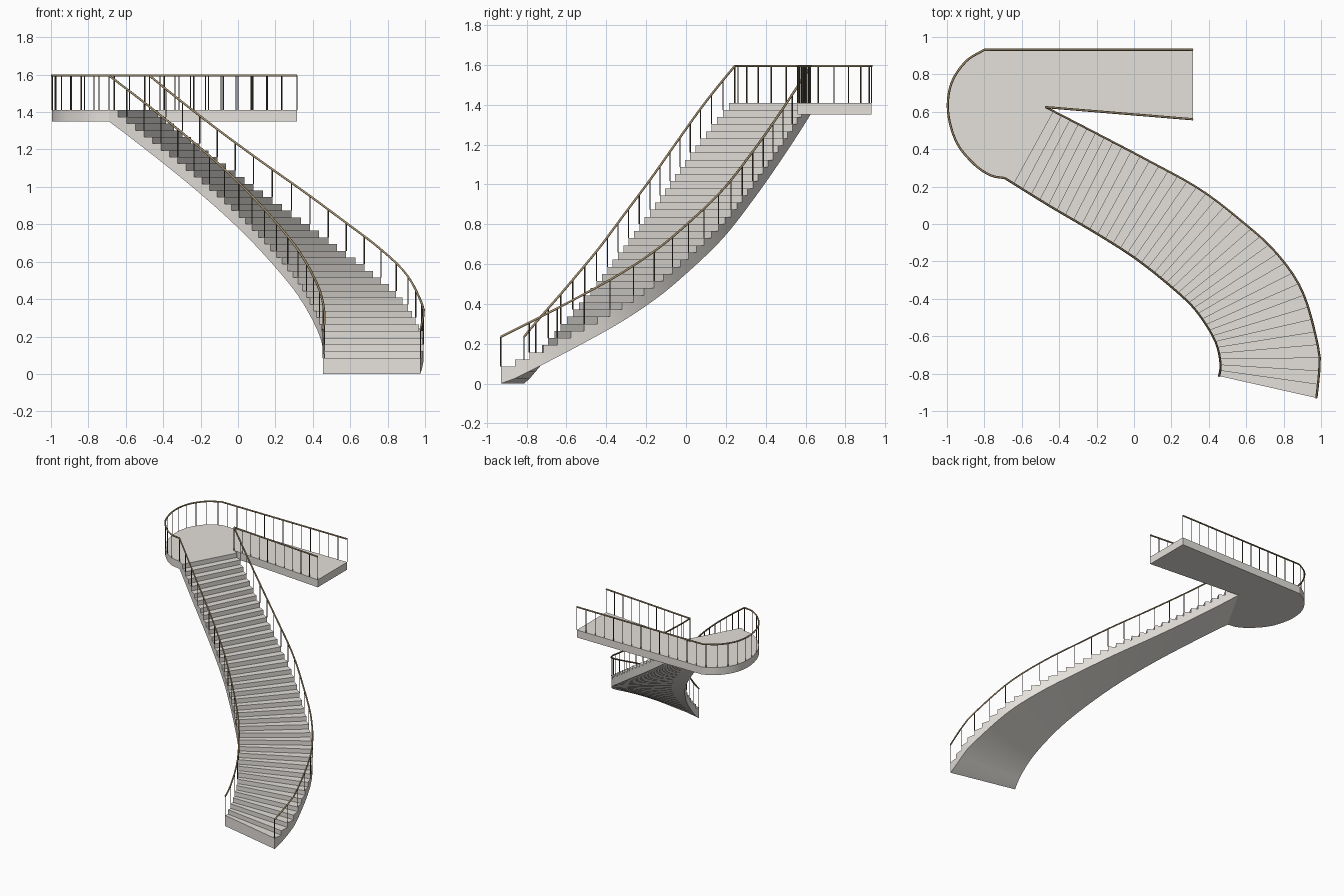
import bpy, bmesh
from mathutils import Vector

if "Cube" in bpy.data.objects:
    bpy.data.objects.remove(bpy.data.objects["Cube"])

N = 38                 # risers in the flight
RISE = 1.36 / N
RAIL_Z, DECK_Z, DECK_LOW = 1.595, 1.41, 1.35


def material(name, rgb):
    m = bpy.data.materials.new(name)
    m.diffuse_color = (*rgb, 1)
    m.use_nodes = True
    m.node_tree.nodes["Principled BSDF"].inputs["Base Color"].default_value = m.diffuse_color
    return m


STONE = material("warm_stone", (0.78, 0.75, 0.71))
WOOD = material("handrail_wood", (0.36, 0.27, 0.15))
IRON = material("dark_iron", (0.12, 0.10, 0.07))


def spline(pts, sub=12):
    """Smooth curve through 2D points."""
    p = [Vector(q) for q in pts]
    p = [2 * p[0] - p[1]] + p + [2 * p[-1] - p[-2]]
    out = []
    for a, b, c, d in zip(p, p[1:], p[2:], p[3:]):
        for k in range(sub):
            t = k / sub
            out.append(0.5 * (2 * b + (c - a) * t + (2 * a - 5 * b + 4 * c - d) * t * t
                              + (3 * b - a - 3 * c + d) * t ** 3))
    return out + [p[-2]]


def length(path):
    return sum((b - a).length for a, b in zip(path, path[1:]))


def at(path, f):
    """Point at a fraction of the path length."""
    left = f * length(path)
    for a, b in zip(path, path[1:]):
        seg = (b - a).length
        if left <= seg:
            return a.lerp(b, left / seg)
        left -= seg
    return path[-1].copy()


def finish(name, bm, mat):
    bmesh.ops.recalc_face_normals(bm, faces=bm.faces)
    me = bpy.data.meshes.new(name)
    bm.to_mesh(me)
    bm.free()
    ob = bpy.data.objects.new(name, me)
    bpy.context.collection.objects.link(ob)
    me.materials.append(mat)
    bpy.ops.object.select_all(action='DESELECT')
    ob.select_set(True)
    bpy.context.view_layer.objects.active = ob
    bpy.ops.object.shade_smooth_by_angle(angle=0.4)


def tubes(name, lines, radius, mat, res):
    """Round bars along a list of 3D polylines."""
    cu = bpy.data.curves.new(name, 'CURVE')
    cu.dimensions = '3D'
    cu.bevel_depth, cu.bevel_resolution, cu.use_fill_caps = radius, res, True
    for line in lines:
        s = cu.splines.new('POLY')
        s.points.add(len(line) - 1)
        for pt, co in zip(s.points, line):
            pt.co = (*co, 1)
    cu.materials.append(mat)
    ob = bpy.data.objects.new(name, cu)
    bpy.context.collection.objects.link(ob)
    bpy.ops.object.select_all(action='DESELECT')
    ob.select_set(True)
    bpy.context.view_layer.objects.active = ob
    bpy.ops.object.convert(target='MESH')


# Plan curves of the flight, bottom to top
outer = spline([(.975, -.93), (.991, -.775), (.983, -.65), (.90, -.36), (.757, -.15), (.57, .02),
                (.35, .187), (.08, .337), (-.185, .476), (-.473, .625)])
inner = spline([(.455, -.813), (.463, -.75), (.436, -.63), (.35, -.487), (.25, -.38), (.03, -.20),
                (-.185, -.06), (-.45, .096), (-.69, .245)])


def edge(side, i):
    """Plan point of riser line i; treads fan out towards the outer edge."""
    f = i / N
    path, a = ((outer, .2), (inner, -.32))[side]
    return at(path, f + a * f * (1 - f))


edges = [[edge(s, i) for i in range(N + 1)] for s in (0, 1)]


def tread_z(i):
    return min(.05 + RISE * (i + 1), DECK_Z)


# Stair flight: stepped top, smooth sloping underside
bm = bmesh.new()
low, bot, top = [], [], []
for i in range(N + 1):
    def pair(z):
        return [bm.verts.new((*edges[s][i], z)) for s in (0, 1)]
    low.append(pair(max(0, 1.36 * i / N - .01)))
    bot.append(pair(tread_z(i - 1)) if i else low[0])
    top.append(pair(tread_z(i)) if i < N else bot[N])
for i in range(N):
    quad = lambda a, b: bm.faces.new((a[0], a[1], b[1], b[0]))
    quad(bot[i], top[i])
    quad(top[i], bot[i + 1])
    quad(low[i], low[i + 1])
    for s in (0, 1):
        ring = [low[i][s], low[i + 1][s], bot[i + 1][s], top[i][s]]
        bm.faces.new(ring + ([bot[i][s]] if i else []))
quad(low[N], bot[N])
finish("stair_flight", bm, STONE)

# Landing slab with rounded end
bend = spline([(-.69, .245), (-.77, .262), (-.86, .325), (-.95, .44), (-.994, .6), (-.977, .75),
               (-.90, .868), (-.80, .932)], 6)
rim = bend + [Vector((.315, .932))]
short_side = [Vector((-.473, .625)), Vector((.315, .56))]
bm = bmesh.new()
face = bm.faces.new([bm.verts.new((*p, DECK_LOW)) for p in rim + short_side[::-1]])
ext = bmesh.ops.extrude_face_region(bm, geom=[face])
bmesh.ops.translate(bm, vec=(0, 0, DECK_Z - DECK_LOW),
                    verts=[v for v in ext['geom'] if isinstance(v, bmesh.types.BMVert)])
bm.faces.new(face.verts) if not face.is_valid else None
if not any(f.calc_center_median().z < DECK_LOW + .001 for f in bm.faces):
    bm.faces.new([v for v in bm.verts if v.co.z < DECK_LOW + .001])
finish("landing", bm, STONE)

# Handrails and balusters of the flight, one baluster every second tread
for s, side in enumerate(("outer", "inner")):
    tubes(side + "_stair_handrail",
          [[(*p, .235 + 1.36 * i / N) for i, p in enumerate(edges[s])]], .006, WOOD, 1)
    tubes(side + "_stair_balusters",
          [[(*edges[s][i], tread_z(i)), (*edges[s][i], .235 + 1.36 * i / N)]
           for i in range(0, N + 1, 2)], .003, IRON, 0)

# Handrails and balusters of the landing
for name, path in (("landing_rim", rim), ("landing_short", short_side)):
    tubes(name + "_handrail", [[(*p, RAIL_Z) for p in path]], .006, WOOD, 1)
    n = round(length(path) / .083)
    posts = [at(path, k / n) for k in range(1, n + 1)]
    tubes(name + "_balusters", [[(*p, DECK_Z), (*p, RAIL_Z)] for p in posts], .003, IRON, 0)
